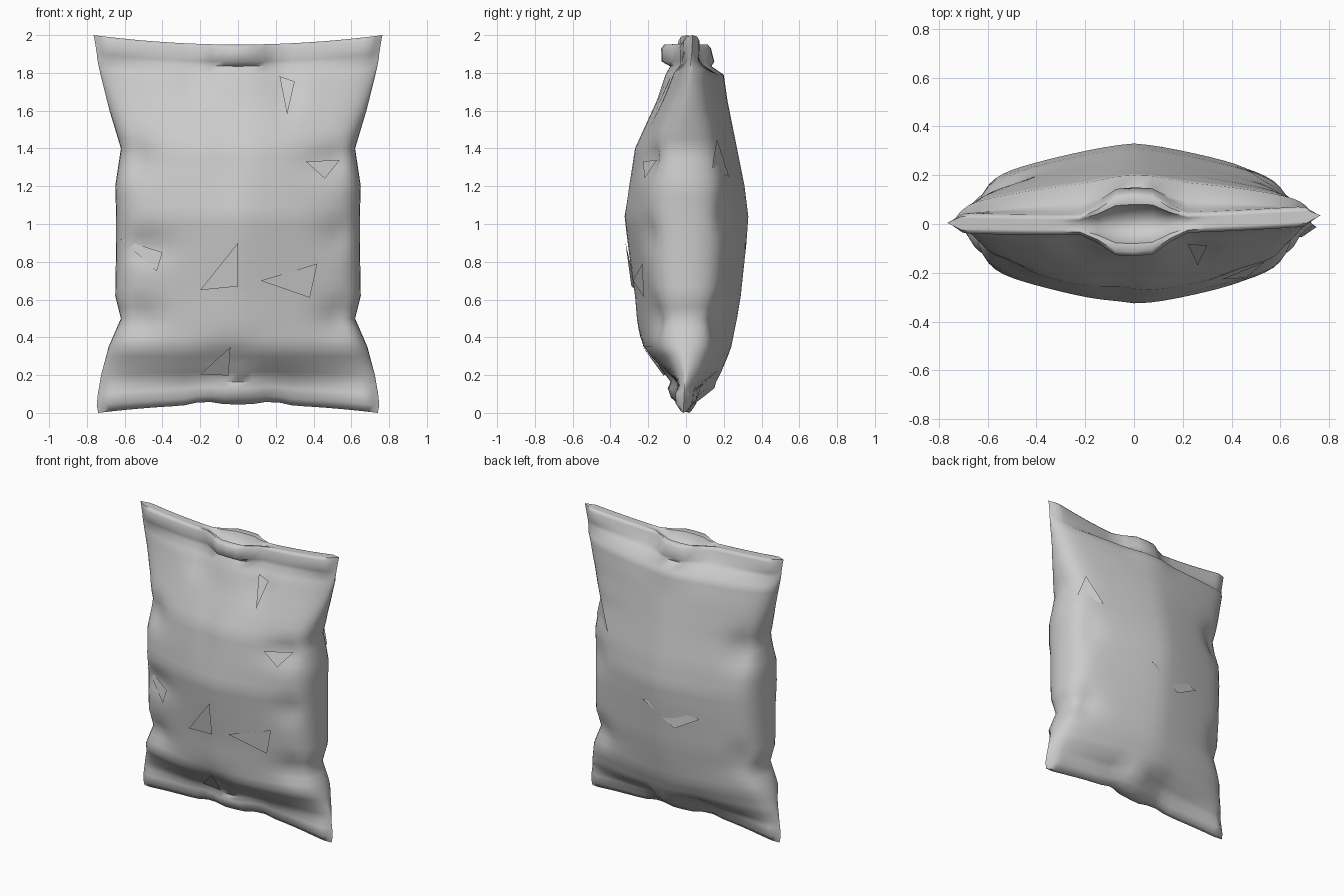
import bpy, bmesh, math
from mathutils import Vector

if "Cube" in bpy.data.objects:
    bpy.data.objects.remove(bpy.data.objects["Cube"], do_unlink=True)

foil = bpy.data.materials.new("grey foil")
foil.use_nodes = True
grey = (0.6, 0.6, 0.6, 1)
foil.diffuse_color = grey
foil.node_tree.nodes["Principled BSDF"].inputs["Base Color"].default_value = grey

# Bag profile: height, half width, front depth, back depth, seal thickness, middle bulge
PROFILE = [
    (0.00, .740, .00, .00, .015, .02), (0.04, .748, .00, .00, .045, .03),
    (0.10, .742, .01, .01, .045, .04), (0.14, .735, .04, .08, .020, .02),
    (0.20, .725, .10, .16, .015, .01), (0.35, .685, .24, .24, .0, .0),
    (0.50, .620, .26, .27, .0, .0), (0.62, .650, .27, .29, .0, .0),
    (0.90, .645, .31, .32, .0, .0), (1.04, .645, .33, .33, .0, .0),
    (1.20, .650, .31, .31, .0, .0), (1.40, .620, .28, .27, .0, .0),
    (1.65, .695, .16, .22, .0, .0), (1.79, .735, .08, .17, .01, .02),
    (1.835, .745, .03, .08, .015, .04), (1.86, .748, .0, .02, .040, .09),
    (1.93, .760, .0, .0, .042, .09), (1.95, .765, .0, .0, .030, .085)]

# Dents in the film: side (-1 front, 1 back), x, height, x radius, z radius, depth
DENTS = [(-1, -.56, 1.35, .12, .10, .05), (-1, .50, 1.34, .14, .08, .04),
         (-1, -.50, .88, .14, .08, .04), (-1, .56, .95, .12, .10, .03),
         (-1, -.05, 1.35, .09, .30, .02), (-1, -.52, .50, .12, .09, .04),
         (-1, .55, .50, .12, .09, .04), (-1, -.05, .30, .14, .08, .03),
         (-1, .25, 1.70, .06, .12, .03), (-1, -.22, 1.75, .08, .10, .03),
         (1, -.56, 1.35, .10, .12, .05), (1, .58, 1.05, .10, .10, .03),
         (1, .56, .50, .10, .10, .04), (1, -.58, .60, .10, .10, .03),
         (1, .10, .11, .10, .05, -.06)]


def profile_at(z):
    for a, b in zip(PROFILE, PROFILE[1:]):
        if z <= b[0]:
            t = (z - a[0]) / (b[0] - a[0])
            return [p + (q - p) * t for p, q in zip(a, b)]
    return list(PROFILE[-1])


def film_point(u, z, side, lift=0.0):
    """Point on the film; u runs from -1 to 1 across the bag."""
    _, w, front, back, lip, bulge = profile_at(z)
    x = u * w
    u = min(abs(u), 1.0)
    depth = back if side > 0 else front
    # Lens section near the seals, fuller sides where the bag is thick
    full = min(1.0, depth / .25)
    round_side = (1 - .45 * u ** 1.35) * (1 - u ** 14) ** .5
    y = depth * (full * round_side + (1 - full) * (1 - u ** 2))
    y += lip * min(1.0, (1 - u) * 12) + bulge * math.exp(-(x / .15) ** 4)
    for s, dx, dz, rx, rz, amount in DENTS:
        if s == side:
            fade = min(1, (1 - u) * 6)
            y -= amount * fade * math.exp(-((x - dx) / rx) ** 2 - ((z - dz) / rz) ** 2)
    y = side * (max(y, 0) + lift)
    # Seal lines sway and lift towards or away from the corners
    top = max(0.0, min(1.0, (z - 1.6) / .3))
    bottom = max(0.0, 1 - z / .3)
    y += top * (.02 * u * u + .02 * x) + bottom * .015 * math.sin(6 * x)
    hem = .045 * (1 - u * u) + .018 * math.exp(-((abs(x) - .18) / .07) ** 2)
    return Vector((x, y, z + top * .05 * u * u + bottom * hem))


# Pillow bag with seals, open at the middle of the top
STEPS = 64
HALF = STEPS // 2
bm = bmesh.new()


def ring(z, inset=1.0, drop=0.0):
    row = []
    for i in range(STEPS):
        u = math.cos(2 * math.pi * i / STEPS)
        p = film_point(u, z, 1 if i < HALF else -1)
        mid = (film_point(u, z, 1).y + film_point(u, z, -1).y) / 2
        p.y = mid + (p.y - mid) * inset
        p.z -= drop * math.exp(-(p.x / .17) ** 4)
        row.append(bm.verts.new(p))
    return row


heights = []
for a, b in zip(PROFILE, PROFILE[1:]):
    parts = max(1, round((b[0] - a[0]) / .05))
    heights += [a[0] + (b[0] - a[0]) * k / parts for k in range(parts)]
heights.append(PROFILE[-1][0])
rings = [ring(z) for z in heights]
rings += [ring(1.95, .7, .005), ring(1.95, .6, .04), ring(1.95, .2, .09)]
for lower, upper in zip(rings, rings[1:]):
    for i in range(STEPS):
        j = (i + 1) % STEPS
        bm.faces.new((lower[i], lower[j], upper[j], upper[i]))


# Close the bottom hem and the pocket with strips between the two film sheets
def close(row):
    bm.faces.new((row[0], row[1], row[-1]))
    for i in range(1, HALF - 1):
        bm.faces.new((row[i], row[i + 1], row[-i - 1], row[-i]))
    bm.faces.new((row[HALF - 1], row[HALF], row[HALF + 1]))


close(rings[0])
close(rings[-1])
bmesh.ops.recalc_face_normals(bm, faces=bm.faces)
mesh = bpy.data.meshes.new("bag")
bm.to_mesh(mesh)
bm.free()
bag = bpy.data.objects.new("bag", mesh)
bpy.context.collection.objects.link(bag)
mesh.materials.append(foil)
bpy.context.view_layer.objects.active = bag
bag.select_set(True)
bpy.ops.object.shade_smooth_by_angle(angle=math.radians(60))


# Small flat creases lying on the film
def crease(name, side, corners):
    points = [film_point(x / profile_at(z)[1], z, side, .012) for x, z in corners]
    if (points[1] - points[0]).cross(points[2] - points[0]).y * side < 0:
        points.reverse()
    data = bpy.data.meshes.new(name)
    data.from_pydata(points, [], [(0, 1, 2)])
    data.materials.append(foil)
    bpy.context.collection.objects.link(bpy.data.objects.new(name, data))


crease("front_crease_middle", -1, [(-.2, .65), (0, .9), (0, .67)])
crease("front_crease_left", -1, [(.12, .7), (.42, .79), (.38, .61)])
crease("front_crease_right", -1, [(-.62, .92), (-.4, .85), (-.43, .75)])
crease("front_crease_upper", -1, [(.36, 1.33), (.54, 1.34), (.46, 1.24)])
crease("front_crease_low", -1, [(-.2, .18), (-.04, .35), (-.05, .18)])
crease("front_crease_top", -1, [(.22, 1.78), (.3, 1.75), (.26, 1.58)])
crease("back_crease_middle", 1, [(.12, .9), (-.3, .85), (-.12, .75)])
crease("back_crease_left", 1, [(.55, 1.45), (.6, 1.3), (.45, 1.25)])
